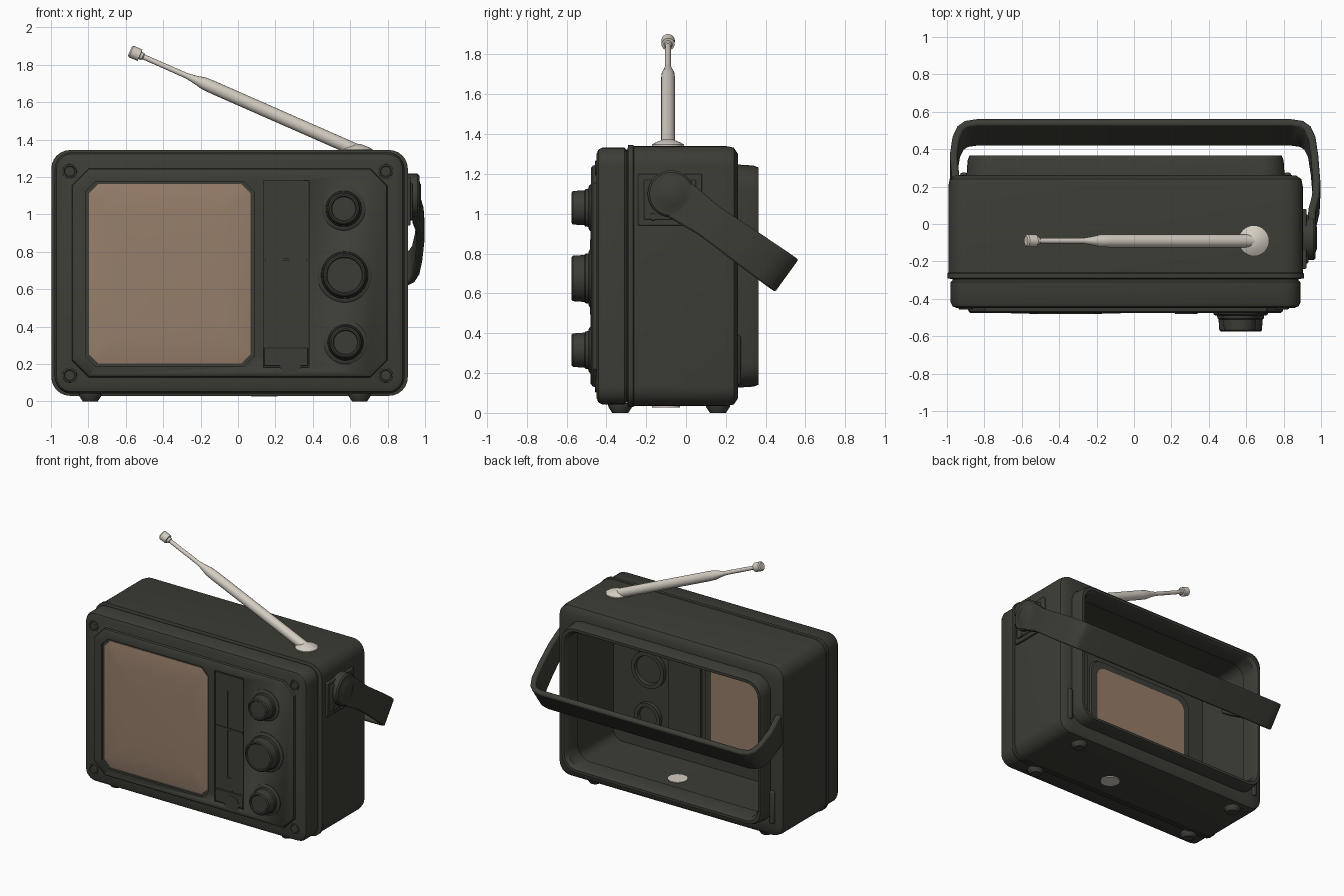
import bpy, bmesh
from math import sin, cos, pi, radians
from mathutils import Vector

if "Cube" in bpy.data.objects:
    bpy.data.objects.remove(bpy.data.objects["Cube"])


def material(name, rgb):
    m = bpy.data.materials.new(name)
    m.use_nodes = True
    m.diffuse_color = (*rgb, 1)
    bsdf = m.node_tree.nodes["Principled BSDF"]
    bsdf.inputs["Base Color"].default_value = (*rgb, 1)
    bsdf.inputs["Roughness"].default_value = 0.6
    return m


DARK = material("dark olive plastic", (0.046, 0.046, 0.037))
TAN = material("tan grille", (0.31, 0.21, 0.145))
PALE = material("pale metal", (0.66, 0.61, 0.54))
CX, CZ = -0.045, 0.687  # centre of the case in the front plane


def skin(name, rings, mat, bevel=0):
    """Bridge a list of equal rings and cap both ends."""
    bm = bmesh.new()
    loops = [[bm.verts.new(p) for p in ring] for ring in rings]
    n = len(loops[0])
    for a, b in zip(loops, loops[1:]):
        for i in range(n):
            j = (i + 1) % n
            bm.faces.new((a[i], a[j], b[j], b[i]))
    bm.faces.new(loops[0])
    bm.faces.new(loops[-1])
    bmesh.ops.recalc_face_normals(bm, faces=bm.faces)
    me = bpy.data.meshes.new(name)
    bm.to_mesh(me)
    bm.free()
    me.materials.append(mat)
    ob = bpy.data.objects.new(name, me)
    bpy.context.collection.objects.link(ob)
    bpy.ops.object.select_all(action="DESELECT")
    ob.select_set(True)
    bpy.context.view_layer.objects.active = ob
    if bevel:
        mod = ob.modifiers.new("soft edges", "BEVEL")
        mod.width, mod.segments = bevel, 2
    bpy.ops.object.shade_smooth_by_angle(angle=radians(35))
    return ob


def round_rect(cx, cz, w, h, r, y, n):
    """Rectangle of half sizes w, h with n-segment corners, facing y."""
    pts = []
    for k, (sx, sz) in enumerate([(1, 1), (-1, 1), (-1, -1), (1, -1)]):
        for i in range(n + 1):
            a = (k + i / n) * pi / 2
            pts.append((cx + sx * (w - r) + r * cos(a), y, cz + sz * (h - r) + r * sin(a)))
    return pts


def loft(name, cx, cz, sections, mat=DARK, n=6):
    return skin(name, [round_rect(cx, cz, *s, n) for s in sections], mat)


def box(name, x, y, z, mat=DARK, bevel=0):
    rings = [[(px, py, pz) for px, pz in
              ((x[0], z[0]), (x[1], z[0]), (x[1], z[1]), (x[0], z[1]))] for py in y]
    return skin(name, rings, mat, bevel)


def lathe(name, start, axis, profile, mat=DARK, n=32):
    """Turned part: profile of (distance, radius) along an axis."""
    axis = Vector(axis).normalized()
    u = axis.orthogonal().normalized()
    v = axis.cross(u)
    rings = [[Vector(start) + axis * d + (u * cos(2 * pi * i / n) + v * sin(2 * pi * i / n)) * r
              for i in range(n)] for d, r in profile]
    return skin(name, rings, mat)


def cut(ob, cutter):
    cutter.hide_render = True
    mod = ob.modifiers.new("cut", "BOOLEAN")
    mod.operation, mod.object, mod.solver = "DIFFERENCE", cutter, "EXACT"
    bpy.context.view_layer.objects.active = ob
    bpy.ops.object.modifier_apply(modifier="cut")
    bpy.data.objects.remove(cutter)


# Hollow case: front bezel, seam, body, back lip and open cavity in one skin
loft("case", CX, CZ, [
    (.90, .61, .06, -.45), (.925, .635, .08, -.44), (.935, .645, .09, -.42),
    (.935, .645, .09, -.31), (.925, .635, .08, -.30), (.925, .635, .08, -.295),
    (.953, .657, .1, -.29), (.953, .657, .1, -.265), (.948, .653, .1, -.26),
    (.948, .653, .1, .20), (.94, .645, .09, .24), (.91, .615, .07, .26),
    (.85, .56, .12, .262), (.845, .555, .12, .34), (.835, .545, .11, .365),
    (.815, .525, .1, .365), (.80, .51, .1, .34), (.80, .51, .1, .22),
    (.92, .625, .07, .22), (.92, .625, .07, -.38)])

# Raised front plate with chamfered corners and cut recesses
plate = loft("front_plate", CX, CZ, [
    (.845, .56, .09, -.44), (.84, .555, .09, -.468), (.828, .543, .085, -.477)], n=1)
cut(plate, loft("grille_cutter", -.365, .682, [(.45, .495, .055, -.46), (.45, .495, .055, -.6)], n=1))
cut(plate, box("tuner_cutter", (.135, .38), (-.6, -.465), (.18, 1.18)))

# Bulging speaker grille, and its rear seen in the cavity
loft("grille", -.365, .682, [
    (.432, .48, .05, -.45), (.432, .48, .05, -.464), (.40, .45, .05, -.471),
    (.30, .34, .05, -.477), (.15, .18, .05, -.481)], TAN, n=1)
loft("grille_rear_frame", -.365, .682, [(.47, .52, .1, -.385), (.46, .51, .1, -.365)])
loft("grille_rear", -.365, .682, [(.41, .46, .08, -.37), (.41, .46, .08, -.362)], TAN)

# Tuner scale: side strips leave a dark slot, with crossbar and lower cover
for side in (-1, 1):
    x = sorted((.2575 + side * .018, .2575 + side * .112))
    box("tuner_strip", x, (-.47, -.46), (.30, 1.17))
for z in ((.29, .39), (1.05, 1.17)):
    box("tuner_slot_end", (.235, .28), (-.47, -.46), z)
box("tuner_needle", (.145, .37), (-.476, -.46), (.752, .768))
box("tuner_cover", (.14, .375), (-.477, -.46), (.19, .285), bevel=.004)
lathe("thumb_wheel", (.28, -.47, .205), (0, -1, 0), [(0, .06), (.01, .06)])

# Control knobs on stepped collars, with sockets inside the cavity
for name, x, z, r in (("upper_knob", .565, 1.03, .088),
                      ("middle_knob", .57, .675, .118),
                      ("lower_knob", .575, .315, .088)):
    lathe(name, (x, -.46, z), (0, -1, 0), [
        (0, r + .028), (.022, r + .028), (.028, r + .02), (.03, r + .008), (.045, r + .006),
        (.05, r), (.108, r - .004), (.115, r - .012), (.115, r - .02), (.109, r - .025)], n=40)
    lathe(name + "_socket", (x, -.385, z), (0, 1, 0), [
        (0, r + .02), (.035, r + .02), (.035, r - .01), (.012, r - .015)])
box("cavity_panel", (.13, .40), (-.385, -.362), (.16, 1.2))

# Corner screws on the bezel
for x in (-.9, .79):
    for z in (.14, 1.23):
        lathe("corner_screw", (x, -.445, z), (0, -1, 0),
              [(0, .04), (.01, .038), (.012, .03), (.008, .026), (.008, .014)], n=20)

# Feet, and the small round cap in the floor
for x in (-.79, .65):
    for y in (-.33, .16):
        lathe("foot", (x, y, .05), (0, 0, -1), [(0, .062), (.02, .06), (.05, .04)], n=16)
lathe("floor_cap", (.14, -.1, .027), (0, 0, 1), [(0, .07), (.04, .07)], PALE)

# Hinge clips low on the back
for x in (-.91, .82):
    box("back_clip", (x - .02, x + .02), (.24, .275), (.14, .39), bevel=.012)

# Handle mount and pivot on the left side
box("handle_mount", (.89, .922), (-.24, .08), (.94, 1.2), bevel=.006)
box("handle_mount_pad", (.89, .932), (-.21, .05), (.97, 1.17), bevel=.006)
PIVOT = Vector((0, -.075, 1.1))
lathe("handle_pivot", (.89, PIVOT.y, PIVOT.z), (1, 0, 0),
      [(0, .118), (.07, .118), (.08, .108), (.082, .07), (.088, .06)])
lathe("mount_screw", (.92, -.165, .985), (1, 0, 0), [(0, .02), (.015, .018)], n=12)

# Carrying handle: a flat strip swept from arm to arm, tilted back and down
ALONG, ACROSS = Vector((0, .81, -.586)), Vector((0, .586, .81))
arm = [(.968, 0, .105), (.972, .12, .098), (.992, .22, .088), (.996, .32, .09),
       (.985, .48, .096), (.97, .60, .099), (.945, .665, .1), (.905, .70, .1), (.84, .712, .1)]
path = arm + [(-min(x, .972 if u < .35 else x), u, w) for x, u, w in reversed(arm)]
rings = []
for i, (x, u, w) in enumerate(path):
    a, b = path[max(i - 1, 0)], path[min(i + 1, len(path) - 1)]
    t = Vector((b[0] - a[0], b[1] - a[1])).normalized()
    inner = (x + t.y * -.04, u + t.x * .04)
    ring = []
    for (px, pu), s in (((x, u), -1), ((x, u), 1), (inner, 1), (inner, -1)):
        ring.append(PIVOT + Vector((px, 0, 0)) + ALONG * pu + ACROSS * (s * w + .01 * u))
    rings.append(ring)
skin("handle", rings, DARK, .01)

# Telescopic antenna leaning to the right, with base and tip
lathe("antenna_base", (.64, -.09, 1.335), (0, 0, 1),
      [(0, .08), (.012, .08), (.02, .068), (.03, .045), (.04, .02)], PALE)
foot, tip = Vector((.66, -.09, 1.33)), Vector((-.55, -.09, 1.862))
reach = (tip - foot).length
lathe("antenna_rod", foot, tip - foot, [
    (0, .035), (.86, .035), (.92, .033), (.97, .022), (1.02, .015), (reach, .014)], PALE, 20)
lathe("antenna_tip", tip, tip - foot, [
    (-.05, .014), (-.045, .02), (-.03, .022), (-.028, .033), (.022, .034), (.03, .026)], PALE, 20)
